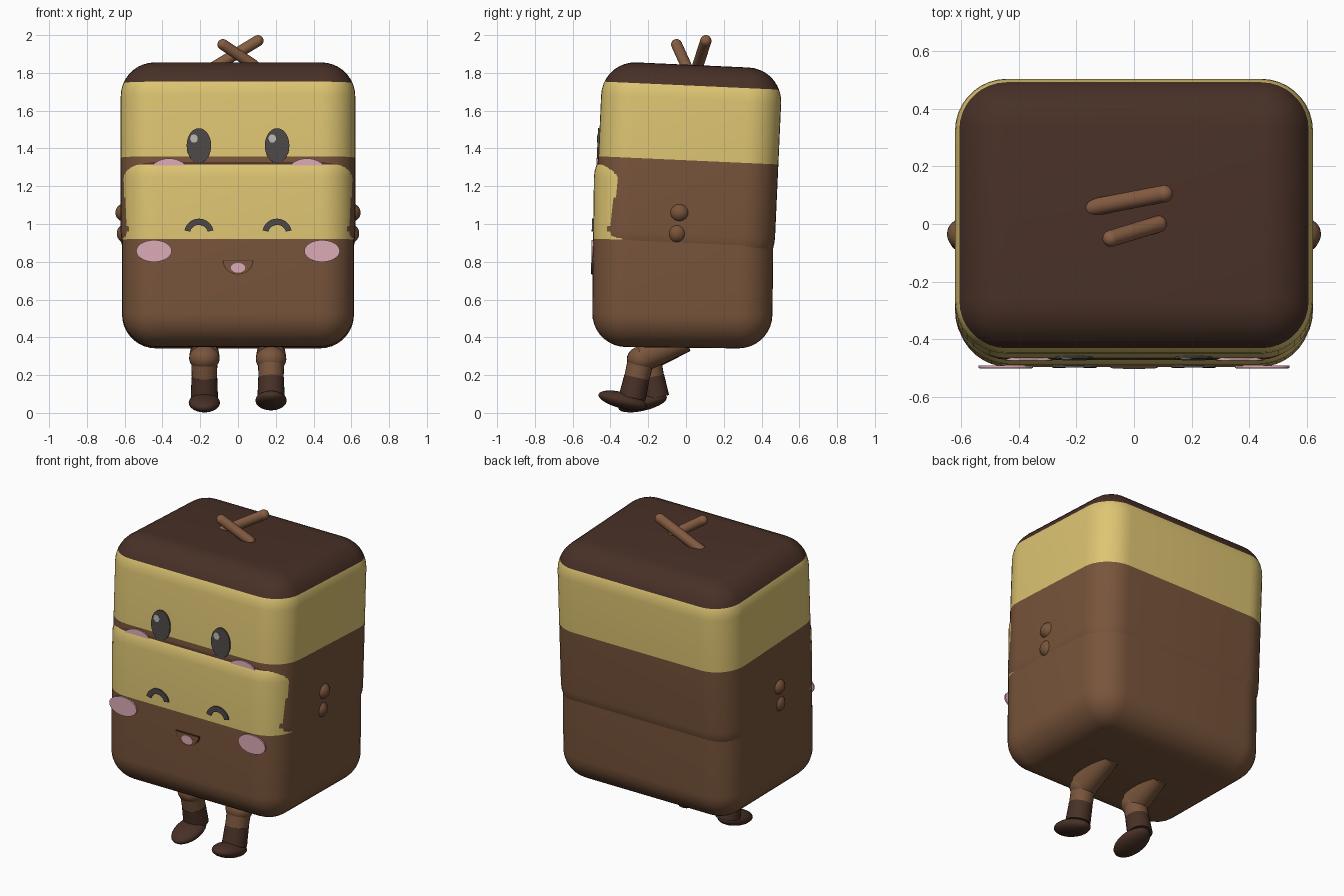
import bpy, bmesh, math
from mathutils import Matrix, Vector

old = bpy.data.objects.get("Cube")
if old:
    bpy.data.objects.remove(old, do_unlink=True)


def material(name, r, g, b):
    m = bpy.data.materials.new(name)
    m.use_nodes = True
    m.diffuse_color = (r, g, b, 1)
    bsdf = next(n for n in m.node_tree.nodes if n.type == 'BSDF_PRINCIPLED')
    bsdf.inputs["Base Color"].default_value = (r, g, b, 1)
    bsdf.inputs["Roughness"].default_value = 0.7
    return m


BROWN = material("milk_brown", 0.19, 0.09, 0.044)
YELLOW = material("custard_yellow", 0.73, 0.56, 0.17)
DARK = material("dark_chocolate", 0.065, 0.03, 0.02)
PINK = material("blush_pink", 0.71, 0.40, 0.46)
GREY = material("eye_grey", 0.075, 0.065, 0.063)
SHINE = material("eye_shine", 0.5, 0.48, 0.45)
STICK = material("stick_brown", 0.24, 0.11, 0.055)


def finish(name, bm, mats, matrix=None):
    bmesh.ops.recalc_face_normals(bm, faces=bm.faces)
    me = bpy.data.meshes.new(name)
    bm.to_mesh(me)
    bm.free()
    ob = bpy.data.objects.new(name, me)
    bpy.context.collection.objects.link(ob)
    for m in mats:
        me.materials.append(m)
    if matrix:
        ob.matrix_world = matrix
    bpy.ops.object.select_all(action='DESELECT')
    ob.select_set(True)
    bpy.context.view_layer.objects.active = ob
    bpy.ops.object.shade_smooth_by_angle(angle=math.radians(40))
    return ob


def ball(name, mat, loc, size, pitch=0):
    bm = bmesh.new()
    bmesh.ops.create_uvsphere(bm, u_segments=24, v_segments=14, radius=1)
    m = Matrix.Translation(loc) @ Matrix.Rotation(math.radians(pitch), 4, 'X')
    bmesh.ops.transform(bm, matrix=m @ Matrix.Diagonal((*size, 1)), verts=bm.verts)
    return finish(name, bm, [mat])


def rod(name, mat, a, b, ra, rb, caps=False):
    # Tapered cylinder from a to b, with optional round ends
    a, b = Vector(a), Vector(b)
    turn = (b - a).to_track_quat('Z', 'Y').to_matrix().to_4x4()
    bm = bmesh.new()
    bmesh.ops.create_cone(bm, cap_ends=True, segments=24, radius1=ra, radius2=rb,
                          depth=(b - a).length, matrix=Matrix.Translation((a + b) / 2) @ turn)
    if caps:
        for p, r in ((a, ra), (b, rb)):
            bmesh.ops.create_uvsphere(bm, u_segments=24, v_segments=12, radius=r,
                                      matrix=Matrix.Translation(p) @ turn)
    return finish(name, bm, [mat])


HALF_DEPTH, HALF_HEIGHT = 0.477, 0.5375
YELLOW_FROM, DARK_FROM = 0.032, 0.428


def block(name, half_width, y, z, tilt):
    # Rounded cake block, cut into three colour layers by height
    bm = bmesh.new()
    bmesh.ops.create_cube(bm, size=2)
    bmesh.ops.scale(bm, vec=(half_width, HALF_DEPTH, HALF_HEIGHT), verts=bm.verts)
    bmesh.ops.bevel(bm, geom=bm.edges[:], offset=0.18, segments=9, profile=0.5, affect='EDGES')
    for cut in (YELLOW_FROM, DARK_FROM):
        bmesh.ops.bisect_plane(bm, geom=bm.verts[:] + bm.edges[:] + bm.faces[:],
                               plane_co=(0, 0, cut), plane_no=(0, 0, 1))
    for f in bm.faces:
        h = f.calc_center_median().z
        f.material_index = (h > YELLOW_FROM) + (h > DARK_FROM)
    m = Matrix.Translation((0, y, z)) @ Matrix.Rotation(math.radians(tilt), 4, 'X')
    finish(name, bm, [BROWN, YELLOW, DARK], m)
    return m


def plate(name, mat, frame, points, x, z, lift=0.008):
    # Thin outline plate on the front of a block, centred at world x, z
    local_z = z - (frame @ Vector((0, -HALF_DEPTH, 0))).z
    bm = bmesh.new()
    face = bm.faces.new([bm.verts.new((x + u, -HALF_DEPTH - lift, local_z + v)) for u, v in points])
    ext = bmesh.ops.extrude_face_region(bm, geom=[face])
    verts = [v for v in ext["geom"] if isinstance(v, bmesh.types.BMVert)]
    bmesh.ops.translate(bm, vec=(0, 0.009, 0), verts=verts)
    return finish(name, bm, [mat], frame)


def arc(rx, rz, start=0, end=360, n=28):
    full = end - start == 360
    steps = n if full else n + 1
    angles = [math.radians(start + (end - start) * i / n) for i in range(steps)]
    return [(rx * math.cos(t), rz * math.sin(t)) for t in angles]


# Two stacked blocks
lower = block("lower_block", 0.614, -0.015, 0.8825, -0.7)
upper = block("upper_block", 0.621, 0.011, 1.305, -2.6)

# Faces and hands
smile_eye = arc(0.078, 0.078, 12, 168) + arc(0.047, 0.045, 168, 12)
for side, s in (("left", 1), ("right", -1)):
    plate(side + "_open_eye", GREY, upper, arc(0.065, 0.092), s * 0.207, 1.415)
    plate(side + "_eye_shine", SHINE, upper, arc(0.02, 0.022), s * 0.207 - 0.026, 1.452, 0.011)
    plate(side + "_upper_cheek", PINK, upper, arc(0.09, 0.057), s * 0.365, 1.29)
    plate(side + "_smiling_eye", GREY, lower, smile_eye, s * 0.207, 0.95)
    plate(side + "_lower_cheek", PINK, lower, arc(0.094, 0.058), s * 0.445, 0.857)
    ball(side + "_upper_hand", BROWN, (s * 0.597, -0.035, 1.06), (0.052, 0.053, 0.05))
    ball(side + "_lower_hand", BROWN, (s * 0.592, -0.048, 0.95), (0.05, 0.05, 0.052))
plate("mouth_rim", DARK, lower, arc(0.082, 0.074, 180, 360), 0, 0.807, 0.006)
plate("mouth", BROWN, lower, arc(0.075, 0.067, 180, 360), 0, 0.803)
plate("tongue", PINK, lower, arc(0.038, 0.026), 0, 0.768, 0.01)

# Crossed sticks on top
rod("long_stick", STICK, (-0.145, 0.057, 1.82), (0.105, 0.105, 1.97), 0.03, 0.03, True)
rod("short_stick", STICK, (-0.08, -0.05, 1.95), (0.085, 0.0, 1.84), 0.029, 0.029, True)

# Legs: side, x, knee, ankle, foot centre (y, z) and foot pitch
for side, x, knee, ankle, foot, pitch in (
        ("left", 0.175, (-0.235, 0.295), (-0.285, 0.08), (-0.335, 0.066), -14),
        ("right", -0.178, (-0.205, 0.3), (-0.16, 0.08), (-0.23, 0.054), 13)):
    hip, k, a = Vector((x, 0.0, 0.385)), Vector((x, *knee)), Vector((x, *ankle))
    rod(side + "_thigh", BROWN, hip, k, 0.062, 0.08)
    ball(side + "_knee", BROWN, k - Vector((0, 0, 0.01)), (0.081, 0.078, 0.068))
    rod(side + "_shin", BROWN, k, k.lerp(a, 0.6), 0.07, 0.066)
    rod(side + "_boot", DARK, k.lerp(a, 0.5), a, 0.068, 0.072)
    ball(side + "_foot", DARK, (x, *foot), (0.083, 0.132, 0.043), pitch)
